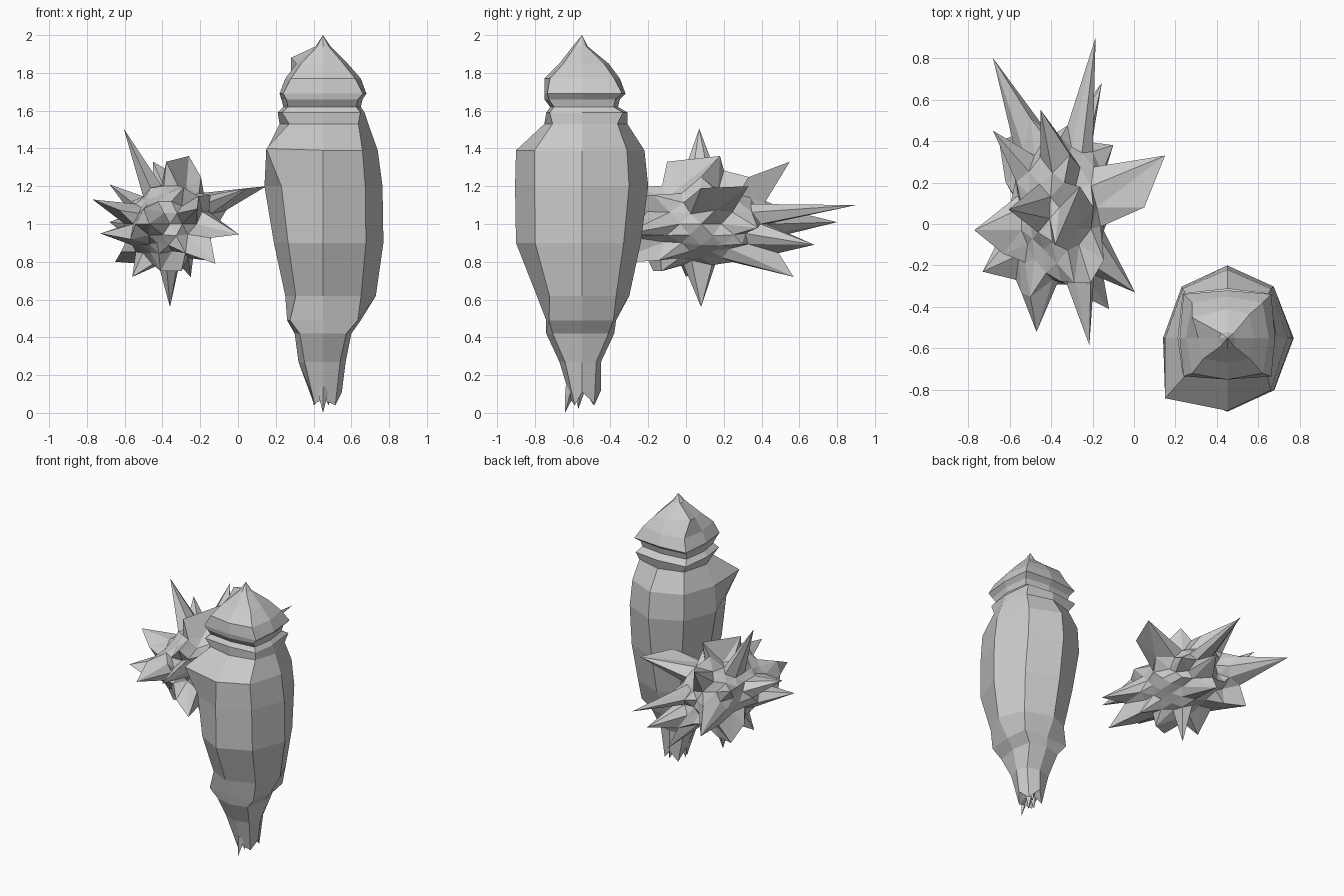
import bpy, bmesh, math, random
from mathutils import Vector

if "Cube" in bpy.data.objects:
    bpy.data.objects.remove(bpy.data.objects["Cube"])

random.seed(4)


def finish(bm, name):
    bmesh.ops.recalc_face_normals(bm, faces=bm.faces)
    me = bpy.data.meshes.new(name)
    bm.to_mesh(me)
    bm.free()
    ob = bpy.data.objects.new(name, me)
    bpy.context.collection.objects.link(ob)
    return ob


# Pod: eight-sided rings (z, left x, right x, front y, back y, corner factor)
CX, CY = 0.45, -0.55
RINGS = [
    (0.09, .38, .55, -.61, -.45, .65),
    (0.27, .32, .57, -.67, -.45, .75),
    (0.42, .30, .60, -.74, -.38, .82),
    (0.49, .26, .65, -.74, -.37, .92),
    (0.62, .25, .73, -.79, -.30, .72),
    (0.90, .19, .77, -.90, -.24, .71),
    (1.20, .14, .765, -.905, -.20, .71),
    (1.39, .15, .74, -.90, -.22, .72),
    (1.53, .22, .69, -.75, -.31, .78),
    (1.59, .21, .67, -.74, -.31, .9),
    (1.62, .24, .65, -.72, -.36, .88),
    (1.66, .23, .66, -.75, -.35, .88),
    (1.69, .22, .68, -.75, -.32, .92),
    (1.77, .25, .65, -.75, -.35, .85),
    (1.85, .31, .58, -.67, -.41, .82),
    (1.94, .41, .49, -.60, -.52, .75),
]
bm = bmesh.new()
rings = []
for z, xl, xr, yf, yb, k in RINGS:
    ring = []
    for i in range(8):
        a = i * math.pi / 4
        c, s = round(math.cos(a)), round(math.sin(a))
        f = k if i % 2 else 1.0
        x = CX + f * ((xr - CX) if c > 0 else (CX - xl)) * c
        y = CY + f * ((yb - CY) if s > 0 else (CY - yf)) * s
        ring.append(bm.verts.new((x, y, z)))
    rings.append(ring)
for lo, hi in zip(rings, rings[1:]):
    for i in range(8):
        j = (i + 1) % 8
        bm.faces.new((lo[i], lo[j], hi[j], hi[i]))
top = bm.verts.new((CX, CY, 2.0))
base = bm.verts.new((CX, CY, 0.14))
for i in range(8):
    j = (i + 1) % 8
    bm.faces.new((rings[-1][i], rings[-1][j], top))
    bm.faces.new((rings[0][j], rings[0][i], base))
# ragged foot, front-left shoulder corner and small crest
for i, v in enumerate(rings[0]):
    v.co.z = (0.11, 0.05, 0.12, 0.04, 0.13, 0.05, 0.07, 0.04)[i]
rings[7][5].co = (0.15, -0.84, 1.40)
rings[14][3].co = (0.28, -0.45, 1.88)
finish(bm, "pod_body")

# Foot barbs
bm = bmesh.new()
for tx, ty, tz in ((.45, -.64, 0), (.40, -.57, .04), (.48, -.49, .04), (.45, -.57, .02)):
    tip = bm.verts.new((tx, ty, tz))
    ring = [bm.verts.new((tx * .6 + CX * .4 + .035 * math.cos(a), ty * .6 + CY * .4 + .035 * math.sin(a), .14))
            for a in (0, 1.57, 3.14, 4.71)]
    for i in range(4):
        bm.faces.new((ring[i], ring[(i + 1) % 4], tip))
    bm.faces.new(ring[::-1])
finish(bm, "foot_barbs")

# Spiked ball: lumpy ellipsoid with its closest vertices pulled out to long tips
C = Vector((-0.36, 0.08, 1.0))
R = Vector((0.24, 0.39, 0.225))
TIPS = [
    (-.605, .07, 1.505), (-.185, .90, 1.10), (-.68, .80, 1.01), (-.155, .68, .89),
    (.15, .33, 1.20), (-.77, -.03, 1.13), (-.36, .08, .56), (-.26, .18, 1.36),
    (.005, -.33, .945), (-.12, -.41, .79), (-.45, .55, 1.33), (-.25, .57, .72),
    (-.73, -.23, .95), (-.47, -.52, 1.0), (-.215, -.585, 1.08), (-.68, .45, 1.21),
    (.05, .08, 1.19), (-.38, -.10, 1.33), (-.56, 0, .72), (-.10, .38, .98),
    (-.65, .40, .80), (-.30, -.13, .75),
]
bm = bmesh.new()
bmesh.ops.create_icosphere(bm, subdivisions=3, radius=1)
free = list(bm.verts)
pulled = []
for t in TIPS:
    d = Vector(t) - C
    u = Vector((d.x / R.x, d.y / R.y, d.z / R.z)).normalized()
    v = max(free, key=lambda w: w.co.dot(u))
    free.remove(v)
    pulled.append((v, Vector(t)))
for v in free:
    k = random.choice((0.88, 0.94, 1.0, 1.06, 1.3))
    v.co = C + Vector((v.co.x * R.x, v.co.y * R.y, v.co.z * R.z)) * k
for v, t in pulled:
    v.co = t
finish(bm, "spiked_ball")
